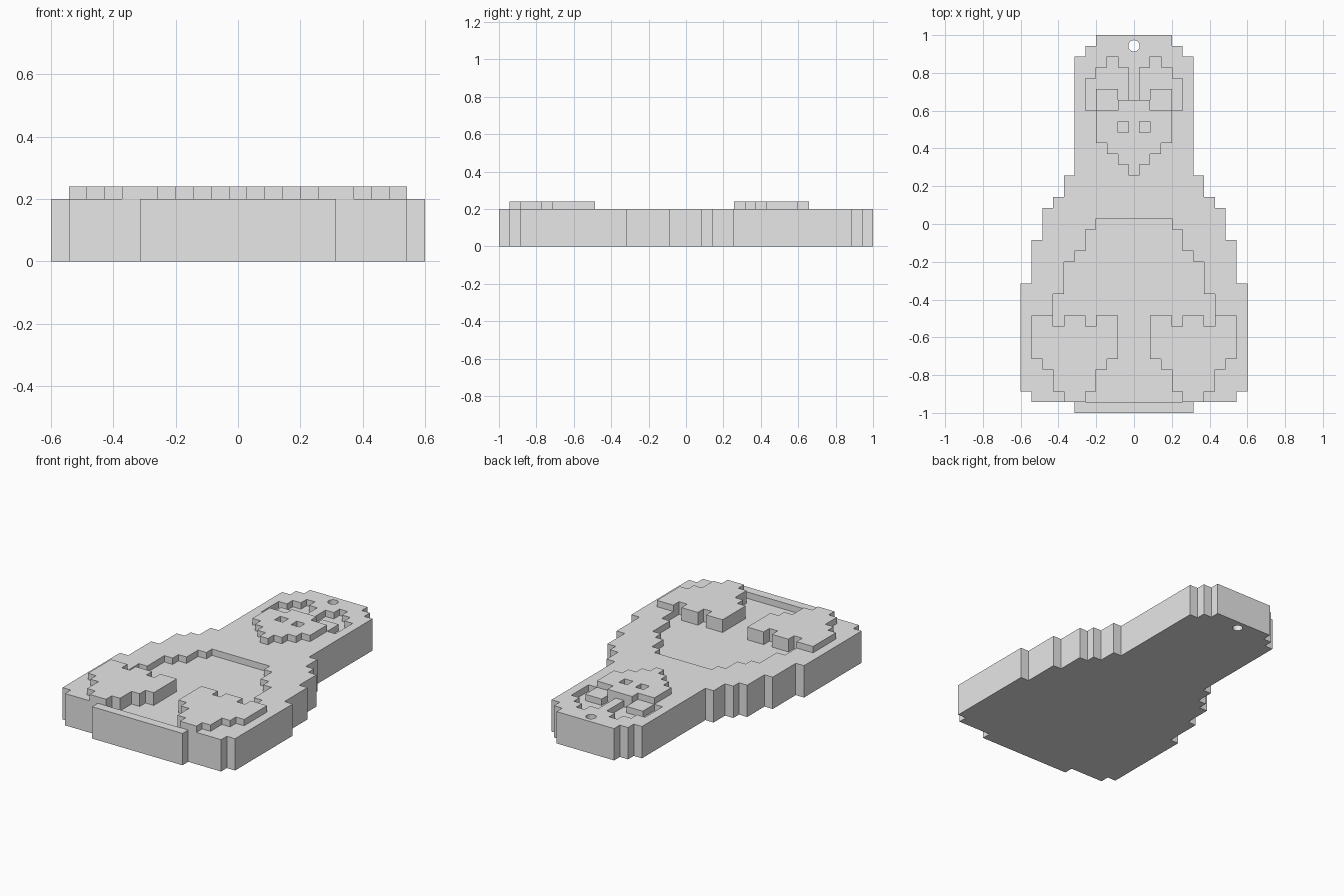
import bpy, bmesh

cube = bpy.data.objects.get("Cube")
if cube:
    bpy.data.objects.remove(cube, do_unlink=True)

CELL = 2 / 35                    # the whole design sits on a square grid
FLOOR, TOP, RAISED = 0.16, 0.2, 0.24

grey = bpy.data.materials.new("plain grey")
grey.use_nodes = True
COLOUR = (0.8, 0.8, 0.8, 1)
grey.diffuse_color = COLOUR
grey.node_tree.nodes["Principled BSDF"].inputs["Base Color"].default_value = COLOUR


def stepped(name, spans, end, z0, z1):
    """Prism with a stepped outline; spans are (first row, left, right) in cells."""
    ends = [s[0] for s in spans[1:]] + [end]
    right, left = [], []
    for (row, a, b), stop in zip(spans, ends):
        right += [(b, row), (b, stop)]
        left += [(a, row), (a, stop)]
    bm = bmesh.new()
    ring = [bm.verts.new((x * CELL, 1 - r * CELL, z0)) for x, r in right + left[::-1]]
    face = bm.faces.new(ring)
    out = bmesh.ops.extrude_face_region(bm, geom=[face])
    top = [v for v in out["geom"] if isinstance(v, bmesh.types.BMVert)]
    bmesh.ops.translate(bm, verts=top, vec=(0, 0, z1 - z0))
    bmesh.ops.recalc_face_normals(bm, faces=bm.faces)
    mesh = bpy.data.meshes.new(name)
    bm.to_mesh(mesh)
    bm.free()
    mesh.materials.append(grey)
    obj = bpy.data.objects.new(name, mesh)
    bpy.context.collection.objects.link(obj)
    return obj


def both(spans):
    """Symmetric spans from (first row, half width)."""
    return [(r, -w, w) for r, w in spans]


def side(spans, s):
    """Spans given for the +x side, flipped when s is -1."""
    return [(r, a, b) if s > 0 else (r, -b, -a) for r, a, b in spans]


def cut(target, cutter):
    cutter.hide_render = True
    mod = target.modifiers.new("cut", "BOOLEAN")
    mod.operation, mod.solver, mod.object = "DIFFERENCE", "EXACT", cutter
    bpy.context.view_layer.objects.active = target
    bpy.ops.object.modifier_apply(modifier=mod.name)
    bpy.data.objects.remove(cutter, do_unlink=True)


SIDES = (("left", 1), ("right", -1))

# Body slab
body = stepped("body", both([(0, 3.5), (1, 4.5), (2, 5.5), (13, 6.5), (15, 7.5), (16, 8.5),
                             (19, 9.5), (23, 10.5), (33, 9.5), (34, 5.5)]), 35, 0, TOP)

# Sunken belly
cut(body, stepped("belly_cutter", both([(17, 3.5), (18, 4.5), (20, 5.5), (21, 6.5),
                                        (24, 7.5), (27, 4.5)]), 34, FLOOR, 0.3))

# Hanging hole
bpy.ops.mesh.primitive_cylinder_add(vertices=32, radius=0.03, depth=1, location=(0, 0.943, 0))
cut(body, bpy.context.object)

# Beak with nostrils
beak = stepped("beak", both([(6, 1.5), (7, 3.5), (10, 2.5), (11, 1.5), (12, 0.5)]),
               13, FLOOR, RAISED)

for label, s in SIDES:
    # Sunken eye and its pupil
    cut(body, stepped("eye_cutter", side([(2, 1.5, 2.5), (3, 0.5, 3.5), (4, 0.5, 4.5)], s),
                      7, FLOOR, 0.3))
    stepped(label + "_pupil", side([(5, 1.5, 3.5)], s), 7, FLOOR, TOP)
    cut(beak, stepped("nostril_cutter", side([(8, 0.5, 1.5)], s), 9, TOP, 0.3))

    # Raised foot, notched between the toes
    foot = stepped(label + "_foot", side([(26, 1.5, 9.5), (30, 2.5, 8.5), (31, 3.5, 7.5),
                                          (33, 4.5, 6.5)], s), 34, FLOOR, RAISED)
    for gap in (3.5, 6.5):
        cut(foot, stepped("toe_cutter", side([(25, gap, gap + 1)], s), 27, 0.1, 0.3))
